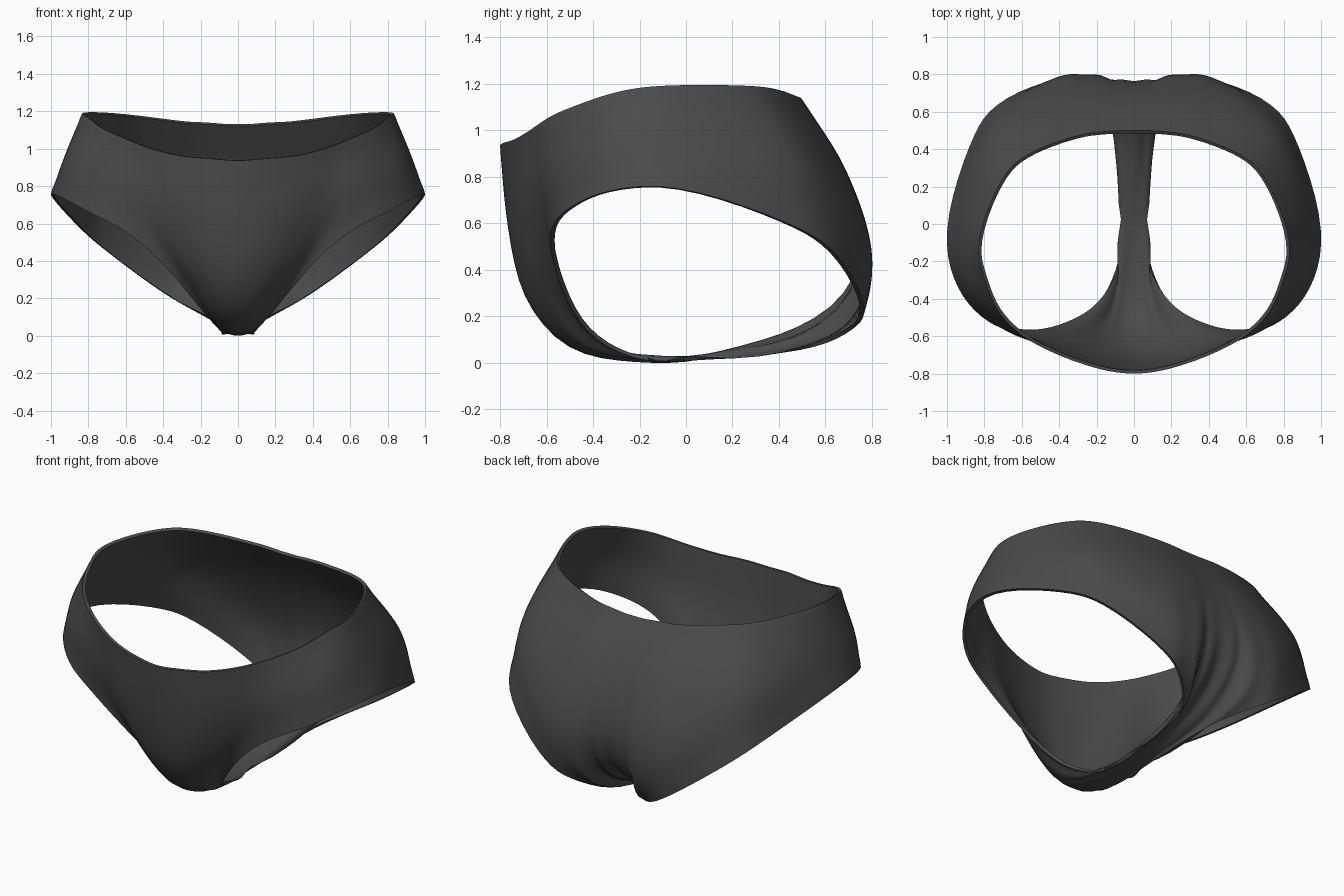
import bpy, bmesh
from mathutils import Vector

if "Cube" in bpy.data.objects:
    bpy.data.objects.remove(bpy.data.objects["Cube"])

# Ribs of one half, each running from the waist edge down to the leg edge
front_ribs = [
    [(0, -.8, .935), (0, -.765, .58), (0, -.685, .27), (0, -.5, .065), (0, -.25, .005), (0, 0, 0)],
    [(.14, -.785, .945), (.13, -.75, .58), (.1, -.665, .27), (.07, -.48, .065), (.065, 0, .006)],
    [(.27, -.75, .955), (.25, -.72, .6), (.18, -.635, .29), (.125, -.46, .085), (.085, -.2, .015)],
    [(.38, -.71, .975), (.35, -.685, .65), (.27, -.6, .34), (.19, -.42, .13)],
    [(.5, -.655, 1.01), (.48, -.635, .7), (.4, -.555, .38)],
    [(.62, -.58, 1.06), (.635, -.595, .8), (.6, -.58, .555)],
    [(.73, -.46, 1.11), (.775, -.5, .88), (.78, -.52, .65)],
    [(.8, -.29, 1.165), (.885, -.34, .95), (.94, -.34, .735)],
    [(.83, -.1, 1.19), (.92, -.06, .97), (1.0, -.04, .75)],
]
back_ribs = [
    [(.69, .26, 1.19), (.82, .4, .87), (.875, .42, .605)],
    [(.53, .39, 1.175), (.68, .565, .83), (.74, .63, .48)],
    [(.29, .475, 1.145), (.36, .67, .83), (.4, .785, .5), (.41, .765, .235)],
    [(.2, .49, 1.14), (.24, .685, .83), (.28, .798, .47), (.28, .765, .225), (.25, .71, .14)],
    [(.12, .497, 1.135), (.13, .685, .83), (.16, .79, .47), (.17, .745, .23), (.14, .67, .13), (.1, .5, .055)],
    [(.06, .5, 1.13), (.065, .682, .83), (.08, .775, .47), (.075, .71, .27), (.06, .5, .105), (.065, 0, .006)],
    [(0, .5, 1.13), (0, .68, .83), (0, .765, .5), (0, .7, .3), (0, .5, .145), (0, .2, .045), (0, 0, 0)],
]
ROWS, STEPS = 20, 5


def spline(p0, p1, p2, p3, t):
    """Centripetal Catmull-Rom segment from p1 to p2."""
    k = [0.0]
    for a, b in ((p0, p1), (p1, p2), (p2, p3)):
        k.append(k[-1] + max((b - a).length, 1e-5) ** .5)
    u = k[1] + t * (k[2] - k[1])
    mix = lambda a, b, i, j: a.lerp(b, (u - k[i]) / (k[j] - k[i]))
    a1, a2, a3 = mix(p0, p1, 0, 1), mix(p1, p2, 1, 2), mix(p2, p3, 2, 3)
    return mix(mix(a1, a2, 0, 2), mix(a2, a3, 1, 3), 1, 2)


def resample(points):
    """Evenly spaced points along a smooth rib."""
    p = [Vector(q) for q in points]
    p = [2 * p[0] - p[1]] + p + [2 * p[-1] - p[-2]]
    fine = [spline(*p[i:i + 4], s / 20) for i in range(len(p) - 3) for s in range(20)] + [p[-2]]
    d = [0.0]
    for a, b in zip(fine, fine[1:]):
        d.append(d[-1] + (b - a).length)
    out, i = [], 0
    for r in range(ROWS + 1):
        want = d[-1] * r / ROWS
        while i < len(d) - 2 and d[i + 1] < want:
            i += 1
        out.append(fine[i].lerp(fine[i + 1], (want - d[i]) / (d[i + 1] - d[i])))
    return out


# Full ring of ribs: the given half plus its mirror image
half = [resample(r) for r in front_ribs + back_ribs]
mirror = [[Vector((-v.x, v.y, v.z)) for v in r] for r in half[-2:0:-1]]
ribs = half + mirror
n = len(ribs)
h = len(half)
corners = {1, h - 2, h, n - 1}      # ribs where the leg edge turns at the crotch

# Fabric surface lofted across the ribs
bm = bmesh.new()
cols = []
for i in range(n):
    q = [ribs[(i + k) % n] for k in (-1, 0, 1, 2)]
    for s in range(STEPS):
        col = []
        for r in range(ROWS + 1):
            p = [c[r] for c in q]
            sharp = (r / ROWS) ** 3
            ends = p[0], p[3]
            if i in corners:
                ends = p[0].lerp(2 * p[1] - p[2], sharp), ends[1]
            if (i + 1) % n in corners:
                ends = ends[0], p[3].lerp(2 * p[2] - p[1], sharp)
            col.append(bm.verts.new(spline(ends[0], p[1], p[2], ends[1], s / STEPS)))
        cols.append(col)
for a, b in zip(cols, cols[1:] + cols[:1]):
    for r in range(ROWS):
        bm.faces.new((a[r], a[r + 1], b[r + 1], b[r]))

# Join front and back at the crotch
seam = [c[-1] for c in cols if abs(c[-1].co.y) < .02 and abs(c[-1].co.x) < .09]
bmesh.ops.remove_doubles(bm, verts=seam, dist=.006)

# Relax the cloth without shrinking it; rims relax only along themselves
links = {}
for v in bm.verts:
    edges = [e for e in v.link_edges if e.is_boundary or not v.is_boundary]
    links[v] = [e.other_vert(v) for e in edges]
for step in range(50):
    f = .5 if step % 2 == 0 else -.51
    moved = {v: v.co + f * (sum((w.co for w in ws), Vector()) / len(ws) - v.co)
             for v, ws in links.items() if len(ws) > 1}
    for v, co in moved.items():
        v.co = co
low = min(v.co.z for v in bm.verts)
for v in bm.verts:
    v.co.z -= low

mesh = bpy.data.meshes.new("briefs")
bm.to_mesh(mesh)
bm.free()
briefs = bpy.data.objects.new("briefs", mesh)
bpy.context.collection.objects.link(briefs)

# Dark fabric with a thin hem
mat = bpy.data.materials.new("dark_fabric")
mat.diffuse_color = (.07, .07, .07, 1)
mat.use_nodes = True
mat.node_tree.nodes["Principled BSDF"].inputs["Base Color"].default_value = mat.diffuse_color
mesh.materials.append(mat)
shell = briefs.modifiers.new("thickness", 'SOLIDIFY')
shell.thickness = .018
shell.offset = -1
bpy.context.view_layer.objects.active = briefs
briefs.select_set(True)
bpy.ops.object.modifier_apply(modifier=shell.name)
bpy.ops.object.shade_smooth_by_angle(angle=.9)
